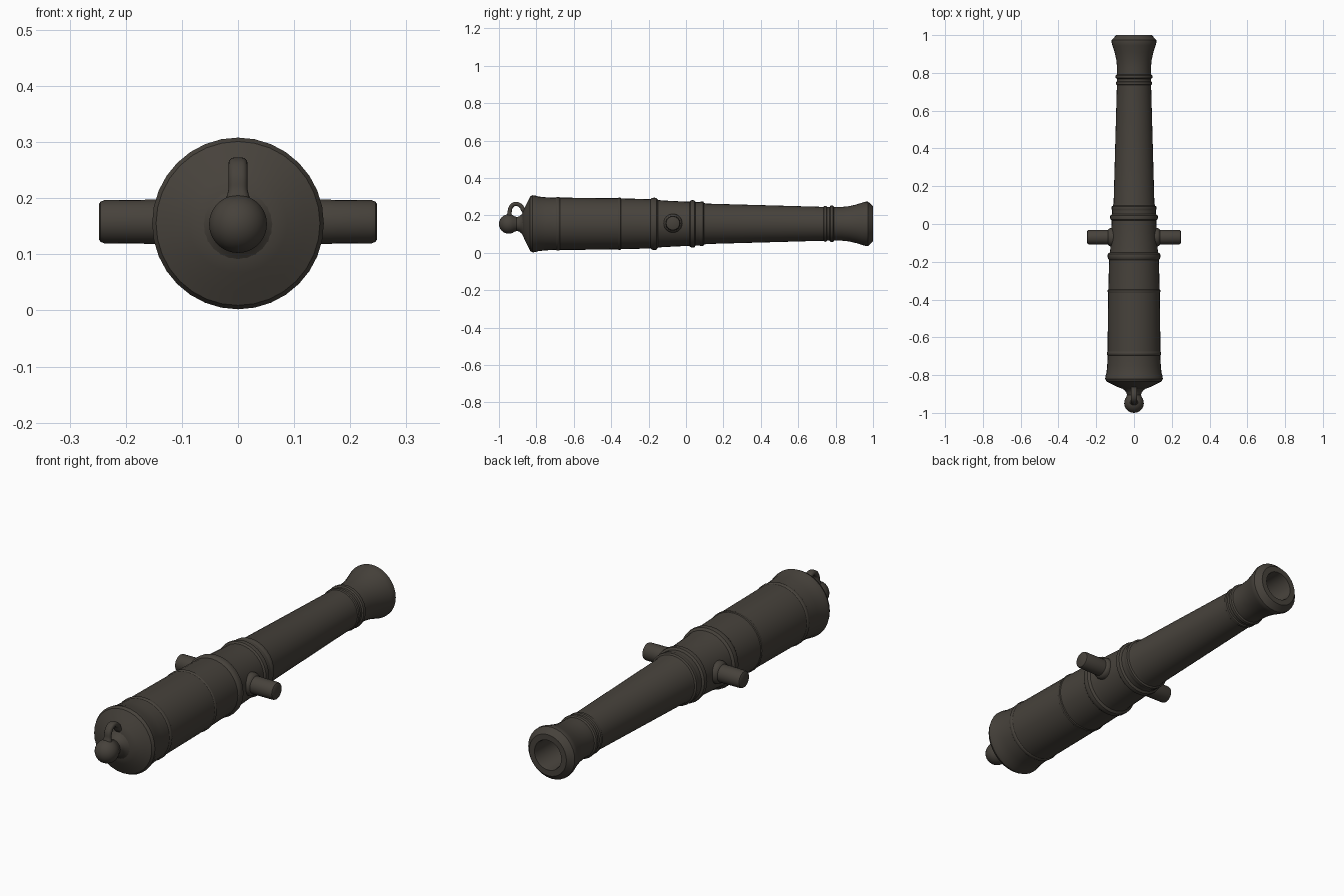
import bpy, bmesh, math
from mathutils import Vector, Matrix

if "Cube" in bpy.data.objects:
    bpy.data.objects.remove(bpy.data.objects["Cube"], do_unlink=True)

AXIS_Z = 0.155

iron = bpy.data.materials.new("dark iron")
iron.use_nodes = True
colour = (0.062, 0.054, 0.044, 1)
iron.diffuse_color = colour
iron.node_tree.nodes["Principled BSDF"].inputs["Base Color"].default_value = colour


def finish(obj, angle=35):
    bpy.ops.object.select_all(action="DESELECT")
    obj.select_set(True)
    bpy.context.view_layer.objects.active = obj
    bpy.ops.object.shade_smooth_by_angle(angle=math.radians(angle))


def lathe(name, profile, origin, axis, sides=32):
    """Revolve (distance, radius) points around an axis through origin."""
    bm = bmesh.new()
    turn = Vector((0, 0, 1)).rotation_difference(Vector(axis)).to_matrix().to_4x4()
    rings = []
    for d, r in profile:
        if r == 0:
            rings.append([bm.verts.new((0, 0, d))])
        else:
            rings.append([bm.verts.new((r * math.cos(a), r * math.sin(a), d))
                          for a in (2 * math.pi * i / sides for i in range(sides))])
    for a, b in zip(rings, rings[1:]):
        for i in range(sides):
            j = (i + 1) % sides
            corners = [a[i % len(a)], a[j % len(a)], b[j % len(b)], b[i % len(b)]]
            bm.faces.new(list(dict.fromkeys(corners)))
    bm.transform(Matrix.Translation(origin) @ turn)
    bmesh.ops.recalc_face_normals(bm, faces=bm.faces)
    mesh = bpy.data.meshes.new(name)
    bm.to_mesh(mesh)
    bm.free()
    mesh.materials.append(iron)
    obj = bpy.data.objects.new(name, mesh)
    bpy.context.collection.objects.link(obj)
    finish(obj)
    return obj


def band(y, before, after, height, half):
    """A raised rounded moulding between two barrel radii."""
    top = max(before, after) + height
    return [(y - half, before), (y - half * 0.6, top - height * 0.2),
            (y, top), (y + half * 0.6, top - height * 0.2), (y + half, after)]


# Barrel: breech face, base ring, reinforces, chase, muzzle swell, bore
barrel = [(-0.87, 0), (-0.875, 0.055), (-0.862, 0.088), (-0.845, 0.122),
          (-0.833, 0.146), (-0.82, 0.153), (-0.805, 0.151), (-0.79, 0.146),
          (-0.75, 0.142), (-0.71, 0.14)]
barrel += band(-0.685, 0.14, 0.14, 0.004, 0.01)
barrel += band(-0.355, 0.137, 0.136, 0.003, 0.008)
barrel += [(-0.2, 0.132)]
barrel += band(-0.17, 0.132, 0.128, 0.008, 0.02)
barrel += [(-0.13, 0.125), (0.01, 0.118)]
barrel += band(0.035, 0.118, 0.116, 0.009, 0.017)
barrel += [(0.07, 0.116)]
barrel += band(0.085, 0.116, 0.111, 0.003, 0.012)
barrel += [(0.11, 0.108), (0.72, 0.091)]
barrel += band(0.745, 0.091, 0.09, 0.005, 0.01)
barrel += band(0.78, 0.09, 0.09, 0.008, 0.012)
barrel += [(0.83, 0.09), (0.87, 0.094), (0.91, 0.103), (0.945, 0.114),
           (0.962, 0.119), (0.974, 0.118), (1.0, 0.094), (1.0, 0.068),
           (0.99, 0.065), (-0.6, 0.065), (-0.63, 0)]
lathe("barrel", barrel, (0, 0, AXIS_Z), (0, 1, 0))

# Cascabel: round knob with a flared neck
KNOB_Y, KNOB_R = -0.948, 0.052
knob = [(KNOB_Y - KNOB_R * math.cos(a), KNOB_R * math.sin(a))
        for a in (math.radians(14 * i) for i in range(1, 10))]
knob = [(KNOB_Y - KNOB_R, 0)] + knob
knob += [(-0.905, 0.037), (-0.892, 0.041), (-0.88, 0.05), (-0.868, 0.068), (-0.855, 0.07)]
lathe("cascabel_knob", knob, (0, 0, AXIS_Z - 0.001), (0, 1, 0), 24)

# Breeching loop: rounded strap arching from the knob to the breech
curve = bpy.data.curves.new("breeching_loop", "CURVE")
curve.dimensions = "3D"
curve.twist_mode = "Z_UP"
curve.extrude = 0.006
curve.bevel_depth = 0.011
curve.bevel_resolution = 3
curve.resolution_u = 6
path = [(-0.946, 0.185), (-0.943, 0.215), (-0.937, 0.243),
        (-0.915, 0.261), (-0.885, 0.252), (-0.868, 0.225), (-0.85, 0.205)]
spline = curve.splines.new("BEZIER")
spline.bezier_points.add(len(path) - 1)
for i, (point, (y, z)) in enumerate(zip(spline.bezier_points, path)):
    point.co = (y, z, 0)
    point.radius = 1.5 if i == 0 else 1.0
    point.handle_left_type = point.handle_right_type = "AUTO"
loop = bpy.data.objects.new("breeching_loop", curve)
loop.rotation_euler = (math.pi / 2, 0, math.pi / 2)
curve.materials.append(iron)
bpy.context.collection.objects.link(loop)
bpy.ops.object.select_all(action="DESELECT")
loop.select_set(True)
bpy.context.view_layer.objects.active = loop
bpy.ops.object.convert(target="MESH")
finish(bpy.context.object, 50)

# Trunnions: a side pivot with a flared shoulder on each side
trunnion = [(0.05, 0.052), (0.122, 0.05), (0.132, 0.046), (0.137, 0.0395),
            (0.238, 0.0385), (0.245, 0.036), (0.248, 0.031), (0.248, 0)]
for side, sign in (("left", 1), ("right", -1)):
    lathe(side + "_trunnion", trunnion, (0, -0.07, AXIS_Z + 0.003), (sign, 0, 0), 24)
